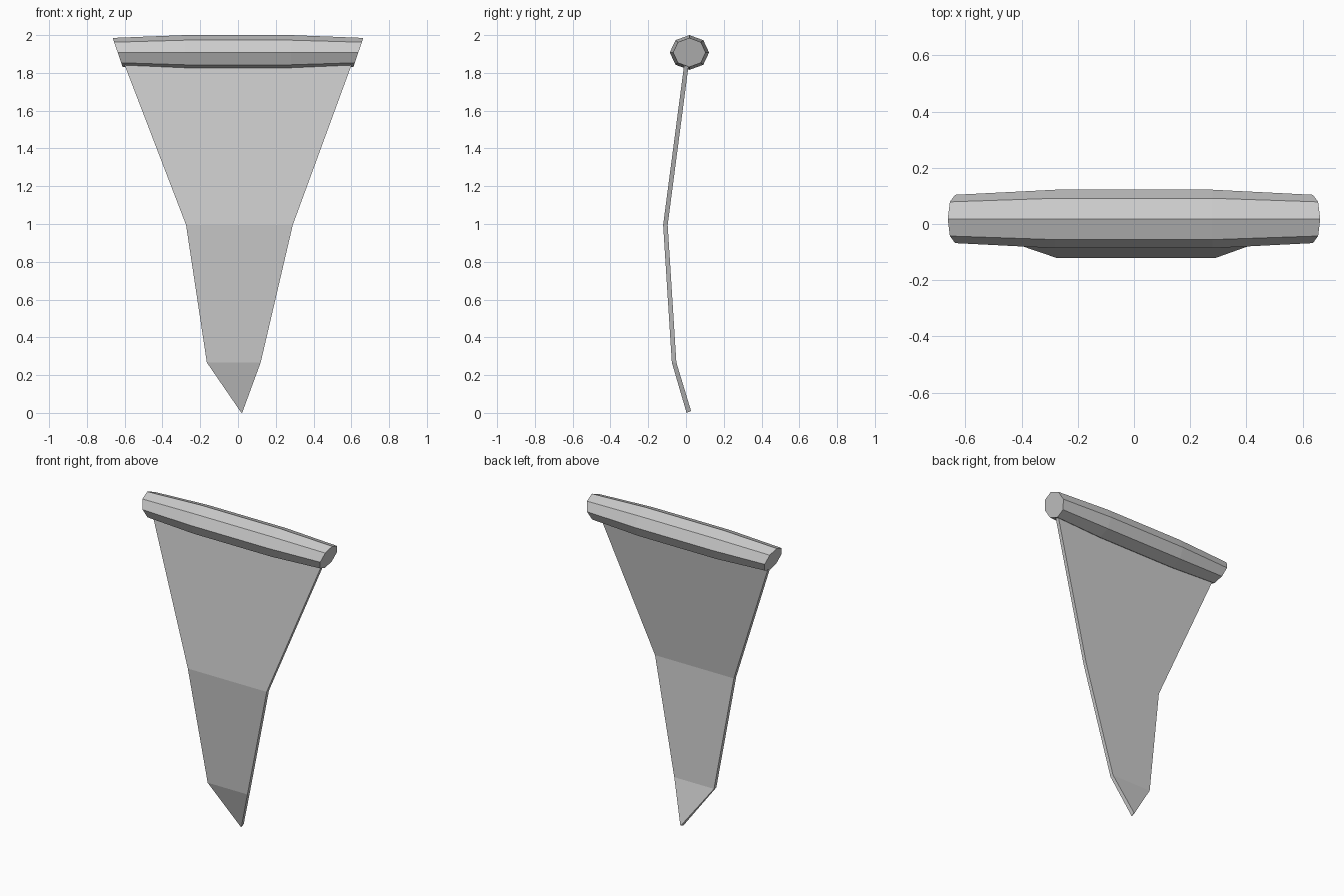
import bpy
import bmesh
from math import cos, sin, pi

if "Cube" in bpy.data.objects:
    bpy.data.objects.remove(bpy.data.objects["Cube"], do_unlink=True)

# One plain grey for everything
grey = bpy.data.materials.new("plain_grey")
grey.use_nodes = True
colour = (0.6, 0.6, 0.6, 1)
grey.diffuse_color = colour
grey.node_tree.nodes["Principled BSDF"].inputs["Base Color"].default_value = colour


def finish(bm, name):
    bmesh.ops.recalc_face_normals(bm, faces=bm.faces)
    mesh = bpy.data.meshes.new(name)
    bm.to_mesh(mesh)
    bm.free()
    mesh.materials.append(grey)
    obj = bpy.data.objects.new(name, mesh)
    bpy.context.collection.objects.link(obj)
    return obj


def bridge(bm, a, b):
    for i in range(len(a)):
        j = (i + 1) % len(a)
        bm.faces.new((a[i], a[j], b[j], b[i]))


# Top roll: eight-sided bar, narrower at its slanted ends
SIDES = 8
CY, CZ = 0.018, 1.908
bm = bmesh.new()
rings = []
for x, ry, rz, slant in ((-0.637, 0.086, 0.077, -0.34), (-0.28, 0.104, 0.092, 0),
                         (0.28, 0.104, 0.092, 0), (0.637, 0.086, 0.077, 0.34)):
    ring = []
    for i in range(SIDES):
        a = 2 * pi * i / SIDES
        dz = rz * sin(a)
        ring.append(bm.verts.new((x + slant * dz, CY + ry * cos(a), CZ + dz)))
    rings.append(ring)
for a, b in zip(rings, rings[1:]):
    bridge(bm, a, b)
bm.faces.new(rings[0])
bm.faces.new(rings[-1])
finish(bm, "top_roll")

# Hanging sheet: thin bent panel; rows hold left x, right x, front y, z
THICK = 0.024
rows = ((-0.615, 0.615, -0.005, 1.88), (-0.275, 0.29, -0.121, 0.995),
        (-0.165, 0.12, -0.075, 0.267), (0.018, 0.022, 0.003, 0.004))
bm = bmesh.new()
loops = []
for x0, x1, y, z in rows:
    # The back edge of the lowest row is slightly higher, square to the sheet
    lift = 0.006 if z < 0.1 else 0
    loops.append([bm.verts.new(p) for p in (
        (x0, y, z - 0.004 * (z < 0.1)), (x1, y, z - 0.004 * (z < 0.1)),
        (x1, y + THICK, z + lift), (x0, y + THICK, z + lift))])
for a, b in zip(loops, loops[1:]):
    bridge(bm, a, b)
bm.faces.new(loops[0])
bm.faces.new(loops[-1])
finish(bm, "hanging_sheet")
